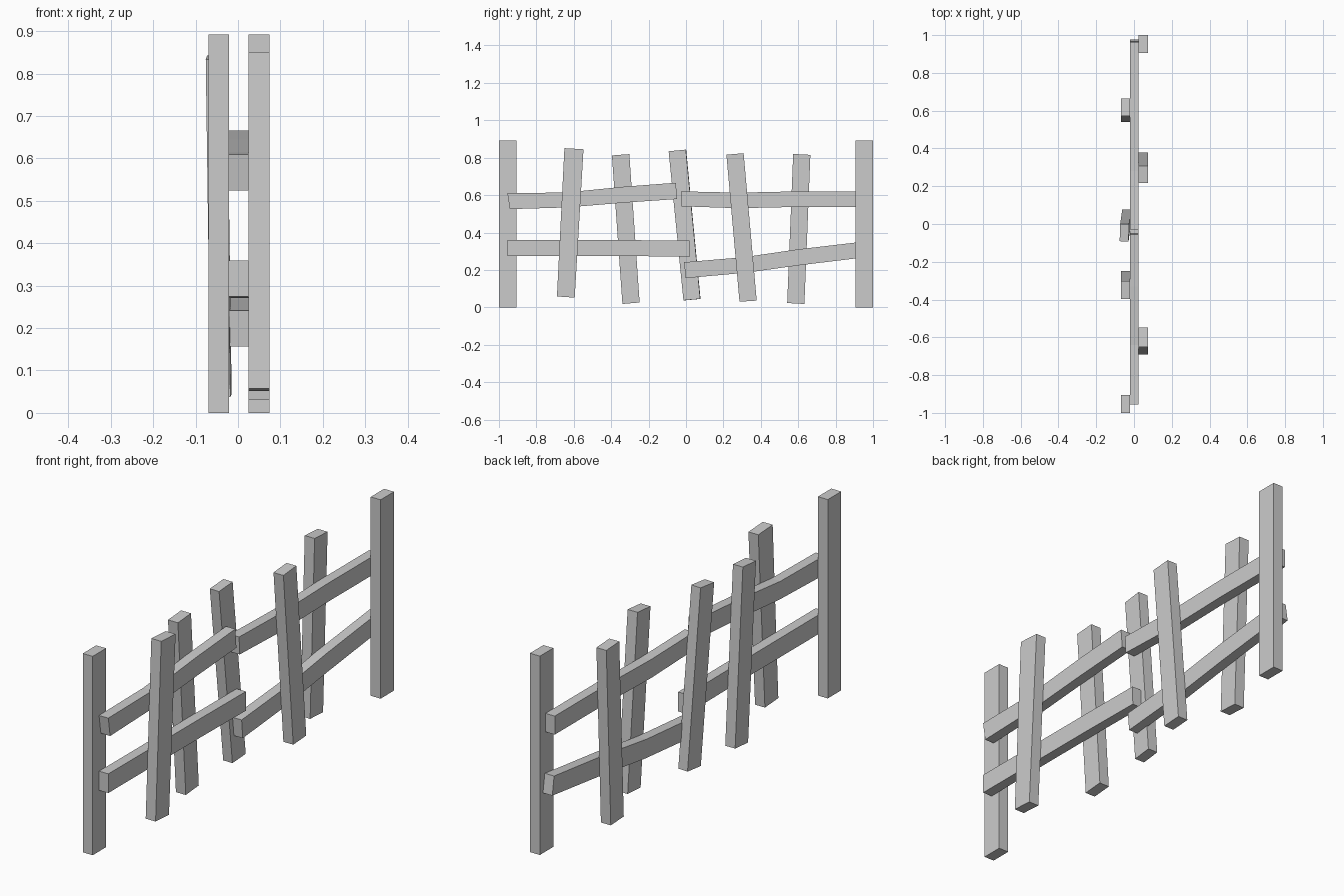
import bpy, bmesh
from math import radians
from mathutils import Matrix, Vector

BACK, MID, FRONT = (-0.07, -0.021), (-0.021, 0.025), (0.025, 0.074)


def plank(name, pairs, layer, lean=0, twist=0):
    """Board made of cross-sections; each is (y, z, y, z) of its two edges."""
    bm = bmesh.new()
    rings = [[bm.verts.new(p) for p in (
        (layer[0], a, b), (layer[1], a, b), (layer[1], c, d), (layer[0], c, d))]
        for a, b, c, d in pairs]
    for r, s in zip(rings, rings[1:]):
        for i in range(4):
            j = (i + 1) % 4
            bm.faces.new((r[i], r[j], s[j], s[i]))
    bm.faces.new(rings[0])
    bm.faces.new(rings[-1])
    if lean or twist:
        c = sum((v.co for v in bm.verts), Vector()) / len(bm.verts)
        rot = Matrix.Rotation(radians(lean), 3, 'Y') @ Matrix.Rotation(radians(twist), 3, 'Z')
        bmesh.ops.rotate(bm, verts=bm.verts, cent=c, matrix=rot)
    bmesh.ops.recalc_face_normals(bm, faces=bm.faces)
    me = bpy.data.meshes.new(name)
    bm.to_mesh(me)
    bm.free()
    ob = bpy.data.objects.new(name, me)
    bpy.context.collection.objects.link(ob)


# End posts
plank("left_post", [(-1, 0, -0.905, 0), (-1, 0.892, -0.905, 0.892)], BACK)
plank("right_post", [(0.905, 0, 1, 0), (0.905, 0.892, 1, 0.892)], FRONT)

# Crooked pickets, alternating sides of the rails
plank("picket_1", [(-0.69, 0.058, -0.595, 0.052), (-0.65, 0.851, -0.548, 0.845)], FRONT)
plank("picket_2", [(-0.34, 0.018, -0.248, 0.026), (-0.396, 0.812, -0.303, 0.819)], BACK)
plank("picket_3", [(-0.013, 0.037, 0.077, 0.045), (-0.092, 0.834, 0.0, 0.843)],
      (-0.069, -0.022), lean=-0.6, twist=-2)
plank("picket_4", [(0.286, 0.03, 0.378, 0.036), (0.216, 0.816, 0.308, 0.824)], FRONT)
plank("picket_5", [(0.541, 0.023, 0.633, 0.018), (0.573, 0.82, 0.665, 0.815)], BACK)

# Bent rails
plank("upper_left_rail", [(-0.955, 0.61, -0.942, 0.525), (-0.64, 0.614, -0.638, 0.534),
                          (-0.33, 0.645, -0.325, 0.56), (-0.055, 0.666, -0.047, 0.579)], MID)
plank("lower_left_rail", [(-0.955, 0.36, -0.955, 0.274), (-0.3, 0.359, -0.3, 0.274),
                          (0.02, 0.357, 0.022, 0.271)], MID)
plank("upper_right_rail", [(-0.028, 0.62, -0.024, 0.54), (0.28, 0.613, 0.28, 0.53),
                           (0.6, 0.62, 0.6, 0.537), (0.96, 0.62, 0.96, 0.537)], MID)
plank("lower_right_rail", [(-0.01, 0.241, -0.002, 0.156), (0.31, 0.268, 0.32, 0.185),
                           (0.59, 0.309, 0.6, 0.224), (0.965, 0.353, 0.978, 0.27)], MID)
